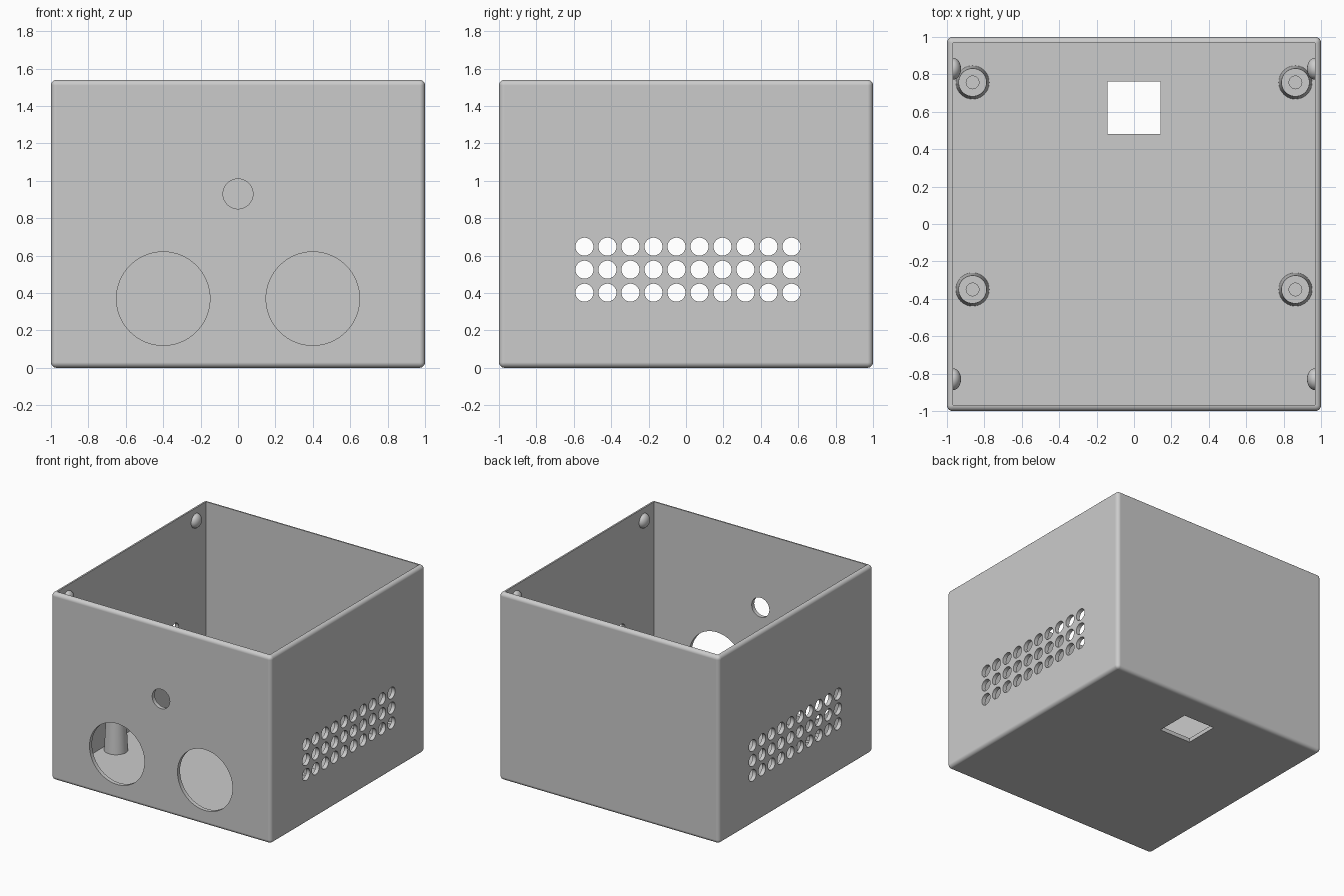
import bpy, bmesh, math
from mathutils import Matrix, Vector

if "Cube" in bpy.data.objects:
    bpy.data.objects.remove(bpy.data.objects["Cube"], do_unlink=True)

HEIGHT, WALL, ROUND = 1.54, 0.033, 0.03

grey = bpy.data.materials.new("plain grey")
grey.use_nodes = True
grey.diffuse_color = (0.6, 0.6, 0.6, 1)
grey.node_tree.nodes["Principled BSDF"].inputs["Base Color"].default_value = (0.6, 0.6, 0.6, 1)


def make_object(name, bm):
    bmesh.ops.recalc_face_normals(bm, faces=bm.faces)
    mesh = bpy.data.meshes.new(name)
    bm.to_mesh(mesh)
    bm.free()
    mesh.materials.append(grey)
    obj = bpy.data.objects.new(name, mesh)
    bpy.context.collection.objects.link(obj)
    return obj


def add_box(bm, low, high):
    low, high = Vector(low), Vector(high)
    place = Matrix.Translation((low + high) / 2) @ Matrix.Diagonal((*(high - low), 1))
    bmesh.ops.create_cube(bm, size=1, matrix=place)


def add_cylinder(bm, centre, radius, depth, axis, sides):
    turn = Matrix.Rotation(math.pi / 2, 4, "Y" if axis == "X" else "X")
    bmesh.ops.create_cone(bm, cap_ends=True, segments=sides, radius1=radius, radius2=radius,
                          depth=depth, matrix=Matrix.Translation(centre) @ turn)


def smooth(obj):
    obj.data.shade_smooth()
    obj.data.set_sharp_from_angle(angle=math.radians(35))


def lathe(name, profile, place, sides=40):
    # Spin a (radius, height) profile around z, then place it
    bm = bmesh.new()
    verts = [bm.verts.new((r, 0, z)) for r, z in profile]
    edges = [bm.edges.new(pair) for pair in zip(verts, verts[1:])]
    bmesh.ops.spin(bm, geom=verts + edges, angle=math.tau, steps=sides,
                   axis=(0, 0, 1), cent=(0, 0, 0))
    bmesh.ops.remove_doubles(bm, verts=bm.verts, dist=0.0001)
    bm.transform(place)
    obj = make_object(name, bm)
    smooth(obj)
    return obj


def cut(target, name, bm):
    # Subtract a temporary cutter from the target
    cutter = make_object(name, bm)
    cutter.hide_render = True
    mod = target.modifiers.new(name, "BOOLEAN")
    mod.operation, mod.solver, mod.object = "DIFFERENCE", "EXACT", cutter
    bpy.context.view_layer.objects.active = target
    bpy.ops.object.modifier_apply(modifier=mod.name)
    bpy.data.objects.remove(cutter, do_unlink=True)


# Case: rounded block, hollowed from above
bm = bmesh.new()
add_box(bm, (-1, -1, 0), (1, 1, HEIGHT))
bmesh.ops.bevel(bm, geom=bm.edges[:], offset=ROUND, segments=5, profile=0.5, affect="EDGES")
case = make_object("case", bm)

bm = bmesh.new()
add_box(bm, (WALL - 1, WALL - 1, WALL), (1 - WALL, 1 - WALL, 2))
cut(case, "cavity_cutter", bm)

# Front openings and the square floor opening
bm = bmesh.new()
for x, z, radius in ((-0.4, 0.37, 0.25), (0.4, 0.37, 0.25), (0, 0.93, 0.08)):
    add_cylinder(bm, (x, -1, z), radius, 0.3, "Y", 64)
add_box(bm, (-0.143, 0.48, -0.1), (0.143, 0.763, 0.1))
cut(case, "opening_cutter", bm)

# Vent grid through both side walls
bm = bmesh.new()
for column in range(10):
    for row in range(3):
        centre = (0, -0.543 + 0.123 * column, 0.402 + 0.123 * row)
        add_cylinder(bm, centre, 0.048, 2.4, "X", 32)
cut(case, "vent_cutter", bm)

smooth(case)
weighted = case.modifiers.new("even_shading", "WEIGHTED_NORMAL")
weighted.keep_sharp = True

# Tapered posts with blind screw holes, and lid catches inside the side walls
post = [(0, 0.02), (0.09, 0.02), (0.075, 0.32), (0.034, 0.32), (0.034, 0.06), (0, 0.06)]
steps = [math.radians(a) for a in range(0, 91, 10)]
catch = [(0, -0.01), (0.058, -0.01)] + [(0.058 * math.cos(a), 0.042 * math.sin(a)) for a in steps]

for side, sign in (("left", 1), ("right", -1)):
    for end, post_y, catch_y in (("front", -0.35, -0.83), ("back", 0.757, 0.83)):
        lathe(f"{end}_{side}_post", post, Matrix.Translation((sign * 0.863, post_y, 0)))
        inward = Matrix.Rotation(-sign * math.pi / 2, 4, "Y")
        spot = Matrix.Translation((sign * (1 - WALL), catch_y, 1.437))
        lathe(f"{end}_{side}_catch", catch, spot @ inward)
